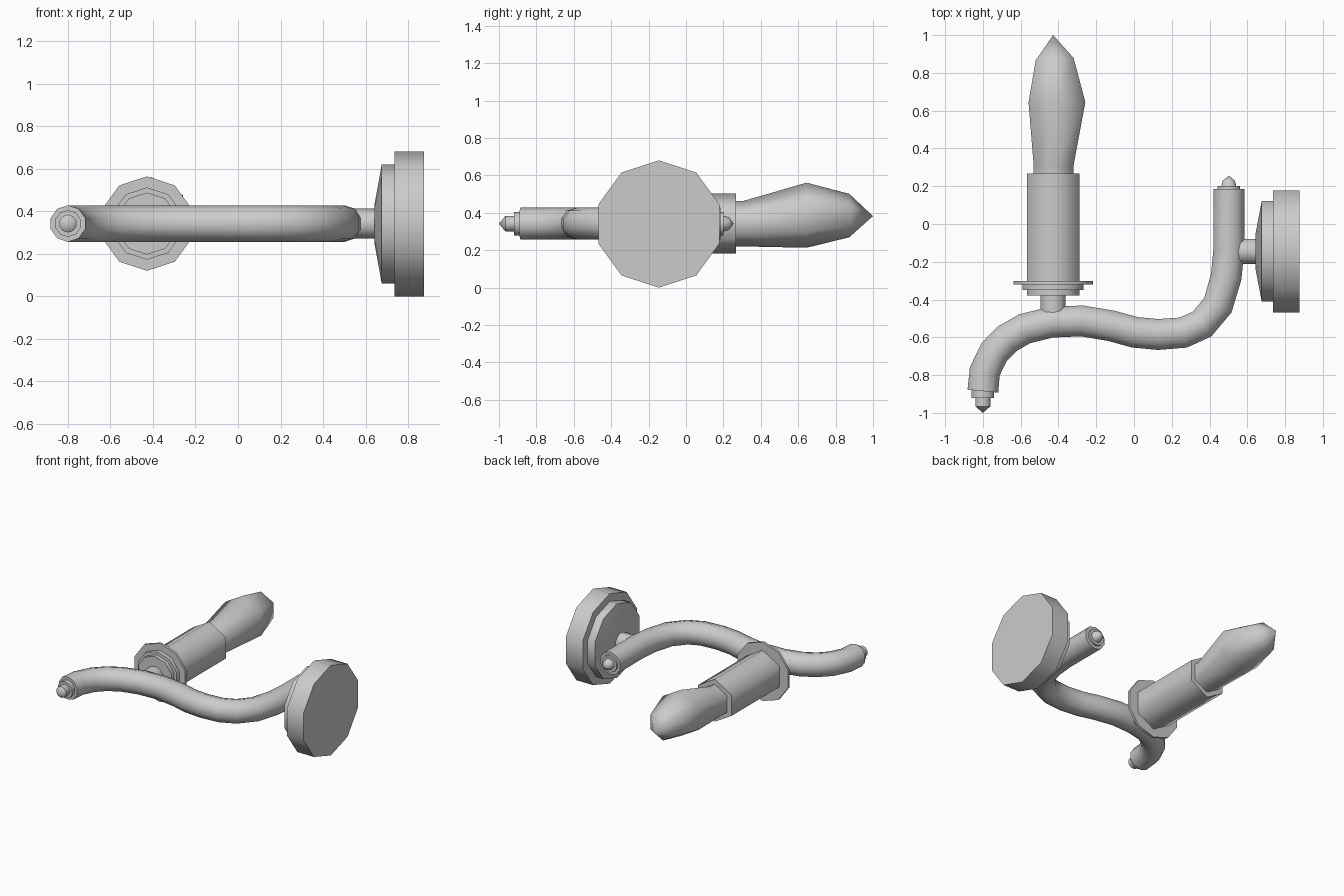
import bpy, math
from mathutils import Vector

if "Cube" in bpy.data.objects:
    bpy.data.objects.remove(bpy.data.objects["Cube"])

Z = Vector((0, 0, 1))
H = 0.342          # height of the arm's plane


def loft(name, rings, sides=10, axis=None):
    """Skin polygon rings (centre, radius), one vertex pointing up; radius 0 makes a tip."""
    pts = [Vector(c) for c, _ in rings]
    verts, faces, loops = [], [], []
    for i, (c, r) in enumerate(rings):
        a = Vector(axis) if axis else (
            (pts[min(i + 1, len(pts) - 1)] - pts[i]).normalized()
            + (pts[i] - pts[max(i - 1, 0)]).normalized())
        side = a.normalized().cross(Z)
        start = len(verts)
        n = sides if r > 0 else 1
        for k in range(n):
            t = 2 * math.pi * k / sides
            verts.append(pts[i] + r * (math.cos(t) * Z + math.sin(t) * side))
        loops.append(list(range(start, start + n)))
    for a, b in zip(loops, loops[1:]):
        for k in range(sides):
            j = (k + 1) % sides
            if len(b) == 1:
                faces.append((a[k], a[j], b[0]))
            else:
                faces.append((a[k], a[j], b[j], b[k]))
    faces.append(loops[0][::-1])
    if len(loops[-1]) > 1:
        faces.append(loops[-1])
    me = bpy.data.meshes.new(name)
    me.from_pydata(verts, [], faces)
    me.update()
    # outward normals
    import bmesh
    bm = bmesh.new()
    bm.from_mesh(me)
    bmesh.ops.recalc_face_normals(bm, faces=bm.faces)
    bm.to_mesh(me)
    bm.free()
    me.shade_smooth()
    me.set_sharp_from_angle(angle=math.radians(61 if sides < 8 else 42))
    ob = bpy.data.objects.new(name, me)
    bpy.context.collection.objects.link(ob)
    return ob


def lathe_y(name, x, profile, sides=10):
    return loft(name, [((x, y, H), r) for y, r in profile], sides, (0, 1, 0))


# curved S-shaped arm
path = [(-.80, -.885), (-.79, -.78), (-.74, -.677), (-.672, -.608), (-.58, -.555),
        (-.44, -.52), (-.275, -.513), (-.116, -.54), (.003, -.573), (.127, -.585),
        (.26, -.575), (.36, -.53), (.444, -.43), (.488, -.28), (.502, -.14), (.502, .185)]
loft("arm", [((x, y, H), .086) for x, y in path])

# finials on both arm ends
lathe_y("lower_finial", -.80, [(-.87, .063), (-.92, .063), (-.92, .042),
                               (-.965, .042), (-1.0, 0)])
lathe_y("upper_finial", .502, [(.17, .063), (.2, .063), (.2, .042),
                               (.23, .034), (.255, 0)])

# candle holder: stem, stepped cup, thin drip pan
CX = -.428
lathe_y("candle_stem", CX, [(-.52, .07), (-.37, .07)])
lathe_y("candle_cup", CX, [(-.378, .146), (-.35, .146), (-.35, .17), (-.315, .17)])
lathe_y("drip_pan", CX, [(-.32, .222), (-.303, .222)])

# six-sided candle sleeve and slightly bent bulb
lathe_y("candle_sleeve", CX, [(-.31, .16), (.268, .16)], 6)
loft("flame_bulb", [((-.426, .25, H), .122), ((-.426, .31, H), .122),
                    ((-.408, .645, .387), .174), ((-.42, .873, .385), .116),
                    ((-.428, 1.0, .382), 0)], 6)

# wall plate with its connecting stem
plate = [(.642, .09), (.676, .28), (.737, .28), (.737, .34), (.876, .34)]
loft("wall_plate", [((x, -.145, .34), r) for x, r in plate], 10, (1, 0, 0))
loft("plate_stem", [((x, -.145, H), .07) for x in (.50, .66)], 10, (1, 0, 0))
